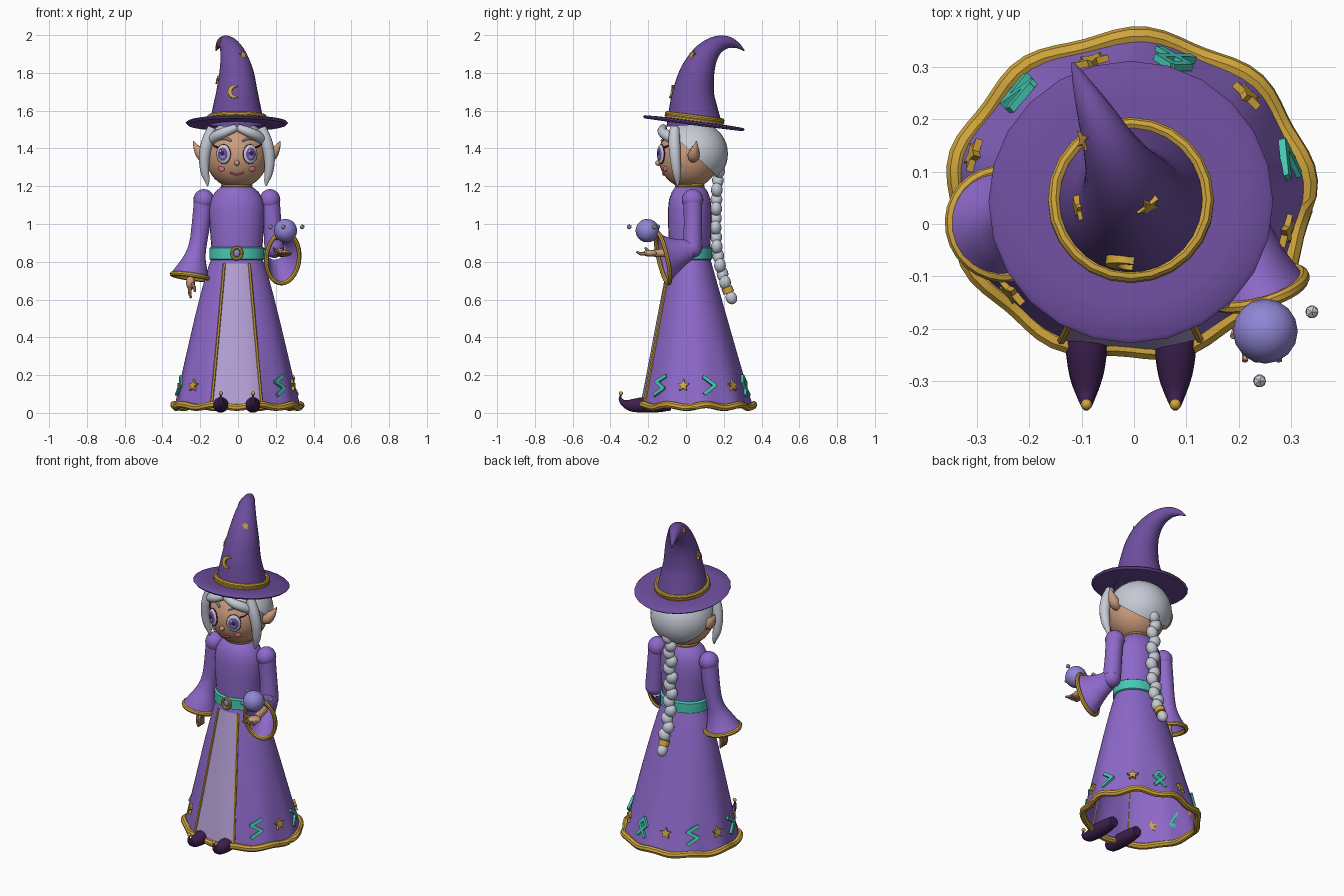
import bpy, bmesh, math
from mathutils import Vector as V, Matrix

if "Cube" in bpy.data.objects:
    bpy.data.objects.remove(bpy.data.objects["Cube"])
pi, sin, cos = math.pi, math.sin, math.cos

def mat(name, *c):
    m = bpy.data.materials.new(name)
    m.diffuse_color = (*c, 1)
    m.use_nodes = True
    m.node_tree.nodes["Principled BSDF"].inputs["Base Color"].default_value = m.diffuse_color
    return m
ROBE = mat("robe purple", .27, .14, .59)
HAT = mat("hat purple", .155, .075, .34)
DARK = mat("dark plum", .045, .014, .075)
PANEL = mat("pale lavender", .46, .35, .67)
GOLD = mat("gold", .62, .37, .045)
TEAL = mat("teal", .06, .58, .45)
SKIN = mat("skin", .60, .33, .20)
SILVER = mat("silver", .56, .59, .66)
ORB = mat("orb violet", .28, .24, .66)
PINK = mat("rose pink", .62, .15, .24)

def finish(name, bm, m):
    bmesh.ops.recalc_face_normals(bm, faces=bm.faces)
    me = bpy.data.meshes.new(name)
    bm.to_mesh(me)
    bm.free()
    me.materials.append(m)
    ob = bpy.data.objects.new(name, me)
    ob.location.x = -.006
    bpy.context.collection.objects.link(ob)
    return ob

def skin(name, rows, m, wrap=True, caps=False, loop=False):
    """Skin a surface over rows of points."""
    bm = bmesh.new()
    vs = [[bm.verts.new(p) for p in r] for r in rows]
    n = len(vs[0])
    for i in range(len(vs) if loop else len(vs) - 1):
        a, b = vs[i], vs[(i + 1) % len(vs)]
        for j in range(n if wrap else n - 1):
            k = (j + 1) % n
            bm.faces.new((a[j], a[k], b[k], b[j]))
    if caps:
        bm.faces.new(vs[0])
        bm.faces.new(vs[-1])
    return finish(name, bm, m)

def loft(name, rings, m, n=24, caps=False):
    return skin(name, [[(rx * cos(2*pi*j/n), cy + ry * sin(2*pi*j/n), z) for j in range(n)]
                       for cy, z, rx, ry in rings], m, caps=caps)

def tube(name, pts, m, n=12, loop=False, caps=True, sub=1):
    """Sweep a circle along (x, y, z, radius) points, optionally smoothed."""
    P = [V(p) for p in pts]
    if sub > 1:
        Q = []
        for i in range(len(P) - 1):
            a, b, c, d = P[max(i-1, 0)], P[i], P[i+1], P[min(i+2, len(P)-1)]
            for s in range(sub):
                t = s / sub
                Q.append(.5 * (2*b + (c-a)*t + (2*a-5*b+4*c-d)*t*t + (3*b-a-3*c+d)*t**3))
        P = Q + [P[-1]]
    N, rows, u = len(P), [], V((.31, .17, .93))
    for i in range(N):
        a = P[(i-1) % N] if loop else P[max(i-1, 0)]
        b = P[(i+1) % N] if loop else P[min(i+1, N-1)]
        t = (b - a).to_3d().normalized()
        u = (u - t * u.dot(t)).normalized()
        w = t.cross(u)
        rows.append([P[i].to_3d() + P[i][3] * (u*cos(2*pi*j/n) + w*sin(2*pi*j/n)) for j in range(n)])
    return skin(name, rows, m, caps=caps and not loop, loop=loop)

def ring(name, c, normal, r1, r2, minor, m, n=28):
    q = V(normal).to_track_quat('Z', 'Y')
    return tube(name, [(*(V(c) + q @ V((r1*cos(2*pi*i/n), r2*sin(2*pi*i/n), 0))), minor)
                       for i in range(n)], m, 8, loop=True)

def ball(name, c, r, m, rot=None, u=20, v=12):
    bm = bmesh.new()
    bmesh.ops.create_uvsphere(bm, u_segments=u, v_segments=v, radius=1)
    M = Matrix.Translation(c) @ (rot or Matrix()) @ Matrix.Diagonal((*r, 1))
    bm.transform(M)
    return finish(name, bm, m)

def plate(name, loops, pos, normal, m, thick=.014):
    """Extruded flat shapes facing along normal."""
    nn = V(normal).normalized()
    r = V((0, 0, 1)).cross(nn).normalized()
    up = nn.cross(r)
    bm = bmesh.new()
    for lp in loops:
        vs = [[bm.verts.new(V(pos) + r*x + up*y + nn*h) for x, y in lp] for h in (-thick/2, thick/2)]
        for f in vs:
            bm.faces.new(f)
        for j in range(len(lp)):
            k = (j + 1) % len(lp)
            bm.faces.new((vs[0][j], vs[0][k], vs[1][k], vs[1][j]))
    return finish(name, bm, m)

def star(r):
    return [[((r if i % 2 == 0 else r*.45) * sin(i*pi/5), (r if i % 2 == 0 else r*.45) * cos(i*pi/5))
             for i in range(10)]]

def strokes(pts, w=.009):
    out = []
    for a, b in zip(pts, pts[1:]):
        a, b = V(a), V(b)
        d = (b - a).normalized()
        s = V((-d.y, d.x)) * w
        a, b = a - d*w*.6, b + d*w*.6
        out.append([a + s, a - s, b - s, b + s])
    return out

# Skirt with rippled hem
def skirt_pt(a, z, off=0):
    t = (.83 - z) / .8
    wave = 1 + .025 * t**3 * sin(9*a + .6)
    rx, ry = .13 + .2 * t**.85, .105 + .19 * t
    return V(((rx*wave + off) * cos(a), .02 + .035*t + (ry*wave + off) * sin(a), z))
N = 72
skin("skirt", [[skirt_pt(2*pi*j/N, .83 - .8*i/16) for j in range(N)] for i in range(17)], ROBE)
tube("hem_trim", [(*(skirt_pt(2*pi*j/N, .036, .004) + V((0, 0, .008*sin(9*2*pi*j/N)))), .019)
                  for j in range(N)], GOLD, 8, loop=True)

# Front panel and its gold edges
def panel_pt(u, z, off):
    t = (.83 - z) / .8
    x = u * (.06 + .07*t)
    return skirt_pt(-pi/2 + math.asin(x / (.13 + .2 * t**.85)), z, off)
zs = [.79 - .74*i/14 for i in range(15)]
skin("front_panel", [[panel_pt(-1 + j/5, z, .005) for j in range(11)] for z in zs], PANEL, wrap=False)
for s in (-1, 1):
    tube("panel_trim", [(*panel_pt(s, z, .006), .008) for z in zs], GOLD, 6)

# Stars and runes around the skirt
runes = [[(.03, .05), (-.03, .02), (.03, -.015), (-.03, -.05)],
         [(-.03, .045), (.03, 0), (-.03, -.045)],
         [(-.03, -.05), (.028, .015), (0, .05), (-.028, .015), (.03, -.05)]]
for i in range(10):
    a = math.radians(-43 + 29.4*i)
    p, nrm = skirt_pt(a, .145, .006), (cos(a), sin(a), .24)
    if i % 2:
        plate("skirt_star", star(.034), p, nrm, GOLD)
    else:
        plate("skirt_rune", strokes(runes[i//2 % 3]), p, nrm, TEAL)

# Torso, belt, buckle, neck and collar
loft("torso", [(.02, .8, .13, .105), (.02, .9, .137, .11), (.02, 1.0, .145, .115), (.02, 1.08, .147, .115),
               (.02, 1.13, .138, .11), (.02, 1.17, .115, .095), (.02, 1.195, .085, .078),
               (.02, 1.205, .06, .06)], ROBE, 28, True)
loft("belt", [(.02, .808, .135, .108), (.02, .814, .146, .12), (.02, .872, .146, .12),
              (.02, .88, .135, .108)], TEAL, 28, True)
ring("buckle", (0, -.105, .845), (0, -1, 0), .026, .03, .009, GOLD, 20)
ball("buckle_gem", (0, -.102, .845), (.017, .012, .02), ORB)
loft("neck", [(.02, 1.17, .06, .06), (.02, 1.25, .06, .06)], SKIN, 16, True)
ring("collar", (0, .02, 1.203), (0, 0, 1), .075, .07, .009, GOLD)

# Shoes with curled toes
for s in (-1, 1):
    x = s * .085
    tube("shoe", [(x, -.08, .042, .03), (x, -.15, .042, .04), (x, -.23, .042, .041), (x, -.29, .04, .033),
                  (x, -.33, .052, .018), (x, -.348, .075, .009), (x, -.345, .095, .004)], DARK, 12, sub=3)
    ball("shoe_bell", (x, -.345, .103), (.011, .011, .011), GOLD, u=12, v=8)

# Sleeves: one hanging, one held forward
for s in (-1, 1):
    ball("shoulder", (s*.175, .035, 1.128), (.055, .057, .057), ROBE)
tube("left_sleeve", [(-.177, .035, 1.13, .05), (-.19, .035, 1.0, .049), (-.205, .03, .9, .047),
                     (-.22, .018, .83, .056), (-.235, .005, .765, .082), (-.245, 0, .725, .1)],
     ROBE, 24, caps=False, sub=3)
ring("left_cuff", (-.245, 0, .722), (-.14, -.1, -1), .1, .098, .013, GOLD)
tube("right_upper_arm", [(.177, .035, 1.13, .05), (.188, .037, 1.0, .049), (.197, .035, .88, .052)], ROBE, 20, sub=3)
ax, cc = V((.25, -.93, -.22)).normalized(), V((.243, -.122, .82))
ball("right_elbow", (.197, .032, .875), (.052, .055, .055), ROBE)
q = ax.to_track_quat('Z', 'Y')
up = V((0, 0, 1)) - ax * ax.z
up.normalize()
side = ax.cross(up)
skin("right_sleeve", [[cc - ax*d + up*(rz*cos(2*pi*j/28) + dz) + side*rx*sin(2*pi*j/28) for j in range(28)]
     for d, rx, rz, dz in ((.155, .05, .055, .01), (.11, .055, .07, .005), (.06, .066, .095, 0),
                           (.02, .082, .122, 0), (0, .09, .137, 0))], ROBE)
tube("right_cuff", [(*(cc + up*.137*cos(2*pi*j/32) + side*.09*sin(2*pi*j/32)), .012) for j in range(32)],
     GOLD, 8, loop=True)

# Hands
ball("left_palm", (-.245, -.005, .69), (.024, .03, .04), SKIN)
tube("left_wrist", [(-.235, .01, .79, .024), (-.245, 0, .69, .02)], SKIN)
for i in range(4):
    y = -.03 + .017*i
    tube("left_finger", [(-.247, y, .67, .01), (-.25, y, .635, .009), (-.243, y, .607, .006)], SKIN, 8)
tube("left_thumb", [(-.24, -.02, .69, .01), (-.225, -.045, .665, .009), (-.222, -.047, .64, .006)], SKIN, 8)
tube("right_wrist", [(.225, -.06, .85, .024), (.248, -.17, .845, .02)], SKIN)
ball("right_palm", (.25, -.19, .845), (.036, .04, .018), SKIN)
for i in range(4):
    x = .225 + .017*i
    tube("right_finger", [(x, -.21, .843, .01), (x + .003*(i-1.5), -.24, .842, .009),
                          (x + .005*(i-1.5), -.262, .853, .006)], SKIN, 8)
tube("right_thumb", [(.225, -.19, .85, .01), (.2, -.205, .86, .009), (.195, -.215, .875, .006)], SKIN, 8)

# Floating orb and small crystals
ball("orb", (.257, -.205, .965), (.062, .062, .062), ORB, u=16, v=10)
for p in ((.346, -.168, .985), (.246, -.3, .985), (.178, -.15, .985)):
    bm = bmesh.new()
    bmesh.ops.create_icosphere(bm, subdivisions=1, radius=.014, matrix=Matrix.Translation(p))
    finish("crystal", bm, SILVER)

# Head and face
hc, hr = V((0, .015, 1.36)), V((.165, .162, .172))
ball("head", hc, hr, SKIN, u=32, v=20)
def face(x, z, off=0):
    k = max(0, 1 - (x/hr.x)**2 - ((z - hc.z)/hr.z)**2)
    return V((x, hc.y - hr.y*math.sqrt(k) - off, z))
ball("nose", face(0, 1.323, .004), (.014, .016, .015), SKIN)
tube("mouth", [(*face(.036*u, 1.262 + .01*u*u, .001), .006) for u in (-1, -.5, 0, .5, 1)], PINK, 8)
for s in (-1, 1):
    rot = Matrix.Rotation(s * .42, 4, 'Z')
    out = rot @ V((0, -1, 0))
    e = face(s*.07, 1.37)
    ball("eye_rim", e, (.042, .011, .053), DARK, rot)
    ball("eye", e + out*.003, (.039, .012, .05), SILVER, rot)
    ball("iris", e + out*.008, (.03, .010, .037), HAT, rot)
    ball("iris_glow", e + out*.010 - V((0, 0, .012)), (.019, .0095, .018), ORB, rot)
    ball("pupil", e + out*.012 + V((0, 0, .002)), (.014, .009, .018), DARK, rot)
    ball("eye_shine", e + out*.019 + V((-.01, 0, .016)), (.007, .004, .008), SILVER, rot, 10, 8)
    ball("cheek", face(s*.082, 1.292), (.019, .006, .016), PINK, Matrix.Rotation(s*.5, 4, 'Z'))
    tube("eyelash", [(*face(s*.1, 1.405, .008), .005), (*face(s*.118, 1.412, .012), .004),
                     (*face(s*.135, 1.428, .015), .002)], DARK, 6)
    tube("brow", [(*face(s*.03, 1.44, .004), .006), (*face(s*.065, 1.455, .005), .009),
                  (*face(s*.105, 1.442, .004), .004)], SILVER, 8, sub=3)
    # Pointed ears
    tube("ear", [(s*.15, .035, 1.345, .022), (s*.178, .04, 1.36, .032), (s*.2, .045, 1.385, .026),
                 (s*.22, .052, 1.415, .012), (s*.23, .056, 1.44, .002)], SKIN, 12, sub=2)
    # Fringe and side locks
    tube("fringe", [(s*.005, -.12, 1.51, .02), (s*.06, -.125, 1.488, .026), (s*.11, -.095, 1.465, .028),
                    (s*.15, -.045, 1.43, .02)], SILVER, 12, sub=3)
    tube("side_lock", [(s*.13, -.06, 1.51, .025), (s*.155, -.062, 1.44, .032), (s*.172, -.058, 1.36, .03),
                       (s*.17, -.05, 1.28, .024), (s*.158, -.045, 1.23, .014), (s*.155, -.045, 1.2, .003)],
         SILVER, 12, sub=3)

# Hair cap, cut on a slant behind the ears
bm = bmesh.new()
bmesh.ops.create_uvsphere(bm, u_segments=32, v_segments=20, radius=1)
bm.transform(Matrix.Translation((0, .04, 1.372)) @ Matrix.Diagonal((.182, .182, .175, 1)))
bmesh.ops.bisect_plane(bm, geom=bm.verts[:] + bm.edges[:] + bm.faces[:], plane_co=(0, .04, 1.37),
                       plane_no=(0, .68, .73), clear_inner=True)
finish("hair_cap", bm, SILVER)

# Braid of alternating strands with a gold tie
path = [V(p) for p in ((1.28, .175), (1.18, .163), (1.08, .16), (.98, .157), (.88, .163), (.78, .18), (.69, .207))]
for i in range(13):
    f = i / 12 * 5.999
    k = int(f)
    z, y = path[k].lerp(path[k+1], f - k)
    s = -1 if i % 2 else 1
    ball("braid_strand", (s*.009, y, z), (.034, .031, .04), SILVER, Matrix.Rotation(s*.45, 4, 'Y'), 14, 10)
tube("braid_tie", [(0, .215, .665, .03), (0, .227, .635, .03)], GOLD, 16)
ball("braid_tip", (0, .24, .61), (.03, .03, .036), SILVER, Matrix.Rotation(.35, 4, 'X'))

# Hat: tilted brim, bent cone and band
T = Matrix.Translation((0, .042, 1.535)) @ Matrix.Rotation(-.13, 4, 'X')
brim = loft("hat_brim", [(0, .012, .1, .1), (0, .01, .2, .2), (0, .007, .264, .264), (0, 0, .272, .272),
                         (0, -.01, .262, .262), (0, -.012, .1, .1)], HAT, 24, True)
brim.data.transform(T)
tube("hat_cone", [(0, .043, 1.525, .147), (0, .038, 1.62, .127), (0, .04, 1.7, .11), (-.003, .06, 1.8, .092),
                  (-.018, .098, 1.885, .071), (-.042, .152, 1.942, .051), (-.07, .215, 1.962, .034),
                  (-.095, .27, 1.947, .017), (-.111, .308, 1.918, .003)], HAT, 28, sub=4)
for h in (.018, .032):
    ring("hat_band", T @ V((0, 0, h)), (0, .13, .99), .147, .147, .012, GOLD, 24)
moon = [(.036*cos(a), .036*sin(a)) for a in [math.radians(60 + 24*i) for i in range(11)]]
moon += [(.012 + .026*cos(a), .026*sin(a)) for a in [math.radians(280 - 20*i) for i in range(11)]]
plate("hat_moon", [moon], (-.012, -.072, 1.7), (-.1, -1, .2), GOLD, .02)
for p, nrm in (((.03, .038, 1.893), (.5, -.7, .4)), ((-.097, .032, 1.76), (-1, -.25, .2)),
               ((-.085, .165, 1.96), (-.9, -.1, .4))):
    plate("hat_star", star(.025), p, nrm, GOLD, .02)

# Smooth the rounded surfaces, keep hard edges
bpy.ops.object.select_all(action='SELECT')
bpy.context.view_layer.objects.active = brim
bpy.ops.object.shade_smooth_by_angle(angle=math.radians(40))
